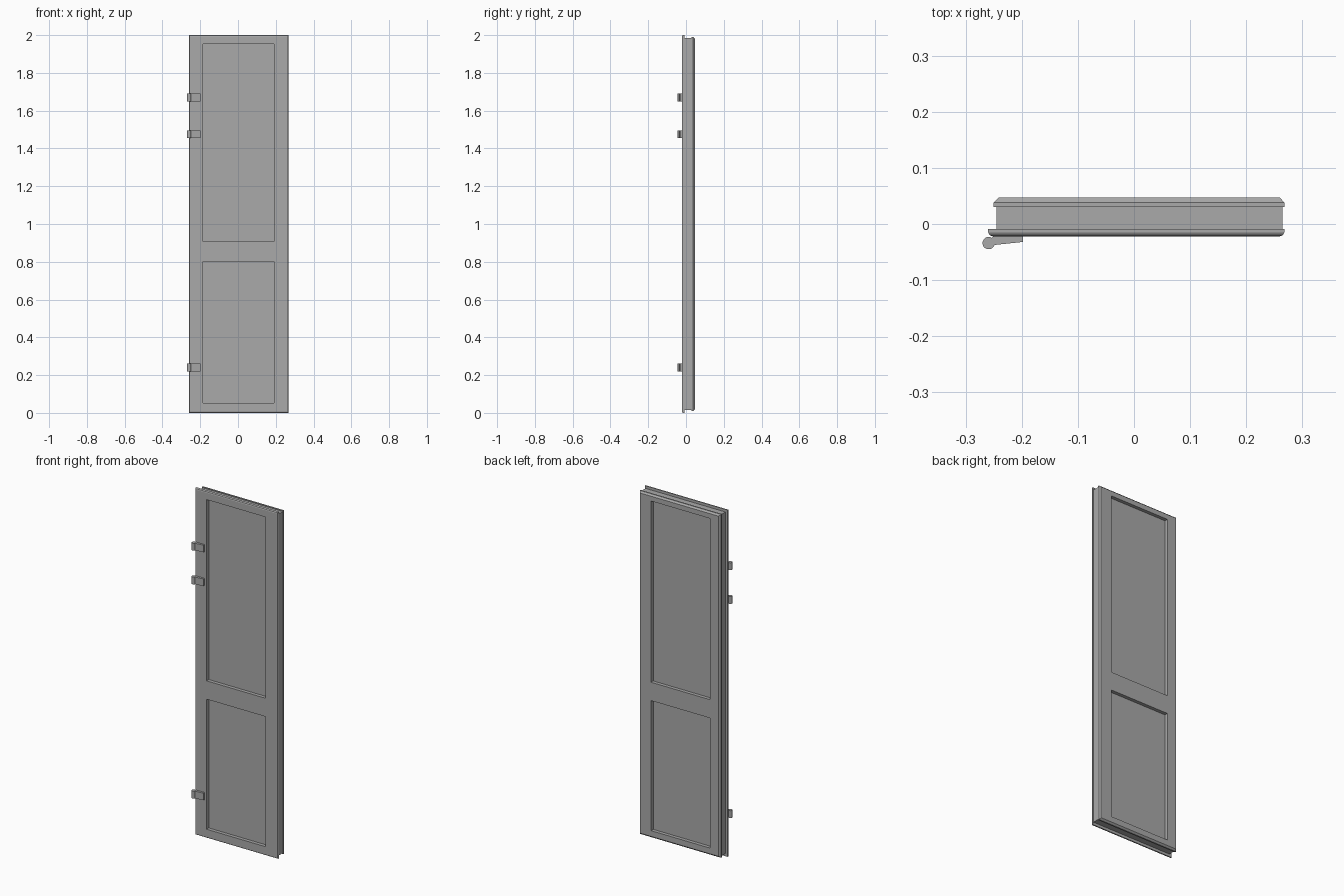
import bpy
import bmesh
import math
from mathutils import Vector

cube = bpy.data.objects.get("Cube")
if cube:
    bpy.data.objects.remove(cube, do_unlink=True)

# Single grey finish
grey = bpy.data.materials.new("plain_grey")
grey.use_nodes = True
colour = (0.4, 0.4, 0.4, 1)
grey.diffuse_color = colour
grey.node_tree.nodes["Principled BSDF"].inputs["Base Color"].default_value = colour


def finish(name, bm):
    bmesh.ops.recalc_face_normals(bm, faces=bm.faces[:])
    mesh = bpy.data.meshes.new(name)
    bm.to_mesh(mesh)
    bm.free()
    mesh.materials.append(grey)
    obj = bpy.data.objects.new(name, mesh)
    bpy.context.collection.objects.link(obj)
    return obj


def prism(name, outline, z0, z1):
    """Extrude a plan outline upward."""
    bm = bmesh.new()
    low = [bm.verts.new((x, y, z0)) for x, y in outline]
    high = [bm.verts.new((x, y, z1)) for x, y in outline]
    bm.faces.new(low)
    bm.faces.new(high)
    for i in range(len(outline)):
        j = (i + 1) % len(outline)
        bm.faces.new((low[i], low[j], high[j], high[i]))
    return finish(name, bm)


# Door leaf: rectangles (left, right, bottom inset, depth) joined front to back
RINGS = [
    (-0.252, 0.260, 0.008, -0.022),
    (-0.257, 0.265, 0.003, -0.020),
    (-0.260, 0.268, 0.000, -0.015),
    (-0.260, 0.268, 0.000, -0.009),
    (-0.245, 0.265, 0.015, -0.009),
    (-0.245, 0.265, 0.015, 0.030),
    (-0.250, 0.268, 0.010, 0.030),
    (-0.250, 0.268, 0.010, 0.038),
    (-0.241, 0.260, 0.019, 0.047),
]
PANEL_X = (-0.185, 0.19)
PANEL_Z = ((0.052, 0.802), (0.908, 1.953))
RECESS = 0.02

bm = bmesh.new()
loops = []
for x0, x1, inset, y in RINGS:
    corners = ((x0, inset), (x1, inset), (x1, 2 - inset), (x0, 2 - inset))
    loops.append([bm.verts.new((x, y, z)) for x, z in corners])
for a, b in zip(loops, loops[1:]):
    for i in range(4):
        j = (i + 1) % 4
        bm.faces.new((a[i], a[j], b[j], b[i]))
bm.faces.new(loops[0])
bm.faces.new(loops[-1][::-1])
bmesh.ops.recalc_face_normals(bm, faces=bm.faces[:])


# Sunken panels on both sides
def on_side(y):
    return [f for f in bm.faces if all(abs(v.co.y - y) < 1e-5 for v in f.verts)]


cuts = [((x, 0, 0), (1, 0, 0)) for x in PANEL_X]
cuts += [((0, 0, z), (0, 0, 1)) for pair in PANEL_Z for z in pair]
for y, direction in ((RINGS[0][3], 1), (RINGS[-1][3], -1)):
    for point, normal in cuts:
        faces = on_side(y)
        edges = {e for f in faces for e in f.edges}
        verts = {v for f in faces for v in f.verts}
        bmesh.ops.bisect_plane(bm, geom=[*verts, *edges, *faces], dist=1e-6,
                               plane_co=point, plane_no=normal)
    openings = []
    for f in on_side(y):
        c = f.calc_center_median()
        if PANEL_X[0] < c.x < PANEL_X[1] and any(a < c.z < b for a, b in PANEL_Z):
            openings.append(f)
    sunk = bmesh.ops.extrude_discrete_faces(bm, faces=openings)["faces"]
    moved = list({v for f in sunk for v in f.verts})
    bmesh.ops.translate(bm, verts=moved, vec=Vector((0, direction * RECESS, 0)))
finish("door_leaf", bm)

# Hinges: round knuckle with a tapered strap
KNUCKLE = Vector((-0.259, -0.034))
RADIUS = 0.011
SIDES = 20
circle = [(KNUCKLE.x + RADIUS * math.cos(math.tau * i / SIDES),
           KNUCKLE.y + RADIUS * math.sin(math.tau * i / SIDES)) for i in range(SIDES)]
strap = [(-0.255, -0.038), (-0.198, -0.032), (-0.198, -0.022), (-0.25, -0.022),
         (-0.255, -0.026)]

for place, z in (("lower", 0.24), ("middle", 1.475), ("upper", 1.67)):
    knuckle = prism(place + "_hinge_knuckle", circle, z - 0.021, z + 0.021)
    prism(place + "_hinge_strap", strap, z - 0.0205, z + 0.0205)
    bpy.ops.object.select_all(action="DESELECT")
    knuckle.select_set(True)
    bpy.context.view_layer.objects.active = knuckle
    bpy.ops.object.shade_smooth_by_angle(angle=math.radians(35))
